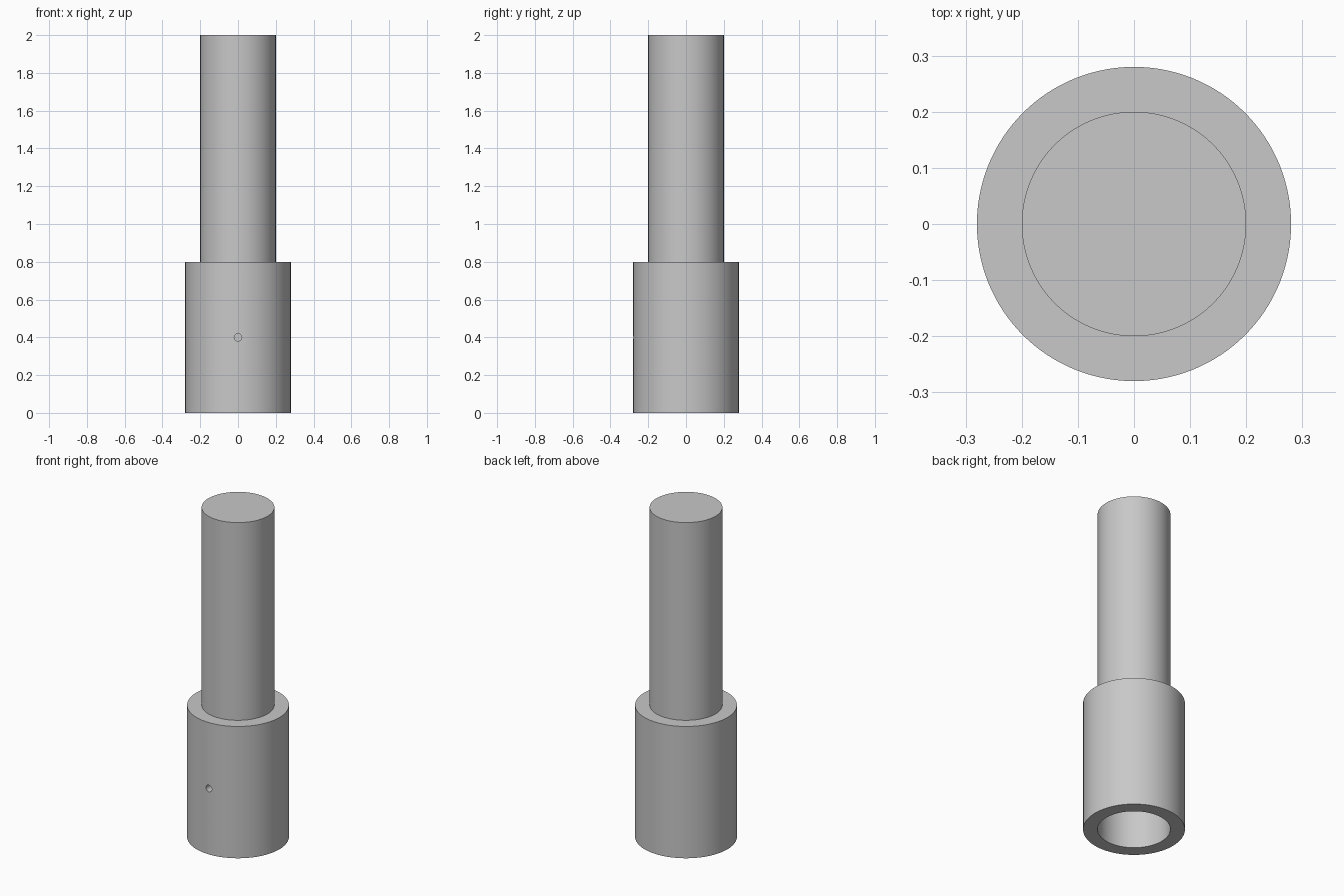
import bpy
import bmesh
import math
from mathutils import Matrix

old = bpy.data.objects.get("Cube")
if old:
    bpy.data.objects.remove(old, do_unlink=True)

SEGMENTS = 128
SHAFT_R, SLEEVE_R, HOLE_R = 0.2, 0.28, 0.02
SLEEVE_TOP, BORE_TOP, TOP = 0.8, 0.6, 2.0

grey = bpy.data.materials.new("plain_grey")
grey.use_nodes = True
grey.diffuse_color = (0.58, 0.58, 0.58, 1)
grey.node_tree.nodes["Principled BSDF"].inputs["Base Color"].default_value = grey.diffuse_color


def make_object(name, bm):
    mesh = bpy.data.meshes.new(name)
    bmesh.ops.recalc_face_normals(bm, faces=bm.faces)
    bm.to_mesh(mesh)
    bm.free()
    mesh.materials.append(grey)
    obj = bpy.data.objects.new(name, mesh)
    bpy.context.collection.objects.link(obj)
    return obj


def lathe(name, profile):
    """Turn an (r, z) profile around z; the first and last rings are capped."""
    bm = bmesh.new()
    rings = []
    for r, z in profile:
        ring = bmesh.ops.create_circle(bm, segments=SEGMENTS, radius=r,
                                       matrix=Matrix.Translation((0, 0, z)))
        rings.append(ring["verts"])
    for a, b in zip(rings, rings[1:]):
        for i in range(SEGMENTS):
            j = (i + 1) % SEGMENTS
            bm.faces.new((a[i], a[j], b[j], b[i]))
    bm.faces.new(rings[0])
    bm.faces.new(rings[-1])
    return make_object(name, bm)


# Shaft and hollow sleeve turned as one piece
body = lathe("shaft_with_sleeve", [
    (SHAFT_R, BORE_TOP), (SHAFT_R, 0), (SLEEVE_R, 0),
    (SLEEVE_R, SLEEVE_TOP), (SHAFT_R, SLEEVE_TOP), (SHAFT_R, TOP)])

# Small pin hole drilled through the front wall into the bore
drill = bmesh.new()
bmesh.ops.create_cone(drill, cap_ends=True, segments=32, radius1=HOLE_R, radius2=HOLE_R,
                      depth=0.2,
                      matrix=Matrix.Translation((0, -0.24, SLEEVE_TOP / 2))
                      @ Matrix.Rotation(math.pi / 2, 4, "X"))
cutter = make_object("pin_hole_cutter", drill)
cutter.hide_render = True

cut = body.modifiers.new("pin_hole", "BOOLEAN")
cut.operation = "DIFFERENCE"
cut.solver = "EXACT"
cut.object = cutter

bpy.ops.object.select_all(action="DESELECT")
body.select_set(True)
bpy.context.view_layer.objects.active = body
bpy.ops.object.modifier_apply(modifier=cut.name)
bpy.data.objects.remove(cutter, do_unlink=True)
bpy.ops.object.shade_smooth_by_angle(angle=math.radians(30))
